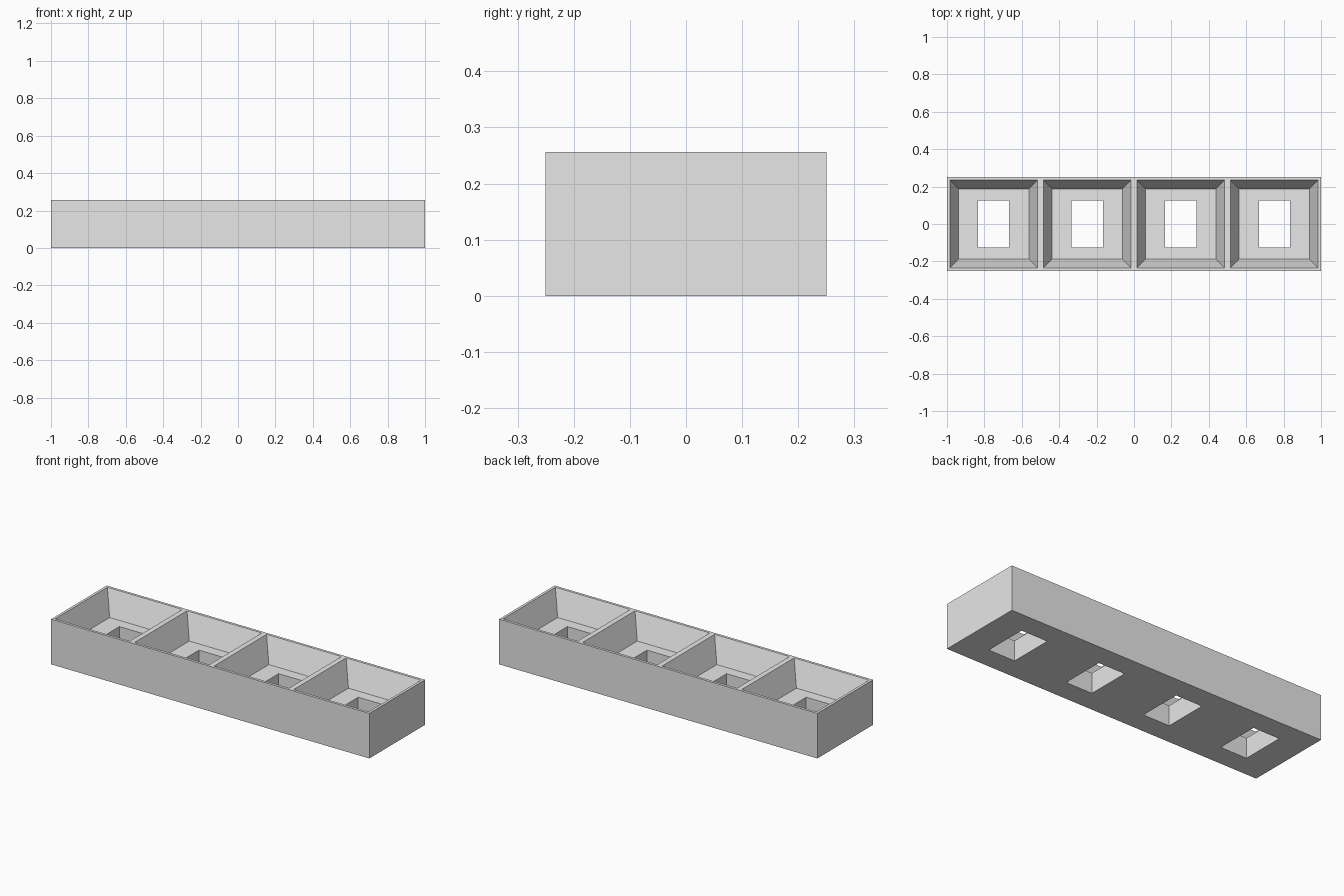
import bpy
import bmesh

cube = bpy.data.objects.get("Cube")
if cube:
    bpy.data.objects.remove(cube, do_unlink=True)

CELLS = 4
PITCH = 0.5
HEIGHT = 0.256
FLOOR = 0.115

# Closed cross-section of one cell: half width x, half depth y, height z
RINGS = [
    (0.25, 0.25, 0.0),         # outer bottom
    (0.25, 0.25, HEIGHT),      # outer top
    (0.235, 0.235, HEIGHT),    # inner rim
    (0.1875, 0.1875, FLOOR),   # foot of the sloped walls
    (0.083, 0.126, FLOOR),     # drain hole, top
    (0.083, 0.126, 0.0),       # drain hole, bottom
]
CORNERS = [(-1, -1), (1, -1), (1, 1), (-1, 1)]


def add_cell(bm, cx):
    """Join the rectangular rings into one tapered cell with a hole."""
    loops = [[bm.verts.new((cx + sx * w, sy * d, z)) for sx, sy in CORNERS]
             for w, d, z in RINGS]
    for a, b in zip(loops, loops[1:] + loops[:1]):
        for i in range(4):
            j = (i + 1) % 4
            bm.faces.new((a[i], a[j], b[j], b[i]))


# Row of cells, welded together without the walls buried between them
bm = bmesh.new()
for n in range(CELLS):
    add_cell(bm, (n - (CELLS - 1) / 2) * PITCH)
seams = [(n - CELLS / 2) * PITCH for n in range(1, CELLS)]
buried = [f for f in bm.faces
          if any(all(abs(v.co.x - s) < 1e-4 for v in f.verts) for s in seams)]
bmesh.ops.delete(bm, geom=buried, context='FACES')
bmesh.ops.remove_doubles(bm, verts=bm.verts[:], dist=1e-4)
bmesh.ops.recalc_face_normals(bm, faces=bm.faces[:])

mesh = bpy.data.meshes.new("planter_tray")
bm.to_mesh(mesh)
bm.free()
tray = bpy.data.objects.new("planter_tray", mesh)
bpy.context.collection.objects.link(tray)

# Plain grey
GREY = (0.8, 0.8, 0.8, 1.0)
mat = bpy.data.materials.new("light_grey")
mat.use_nodes = True
mat.diffuse_color = GREY
for node in mat.node_tree.nodes:
    if node.type == 'BSDF_PRINCIPLED':
        node.inputs["Base Color"].default_value = GREY
mesh.materials.append(mat)
